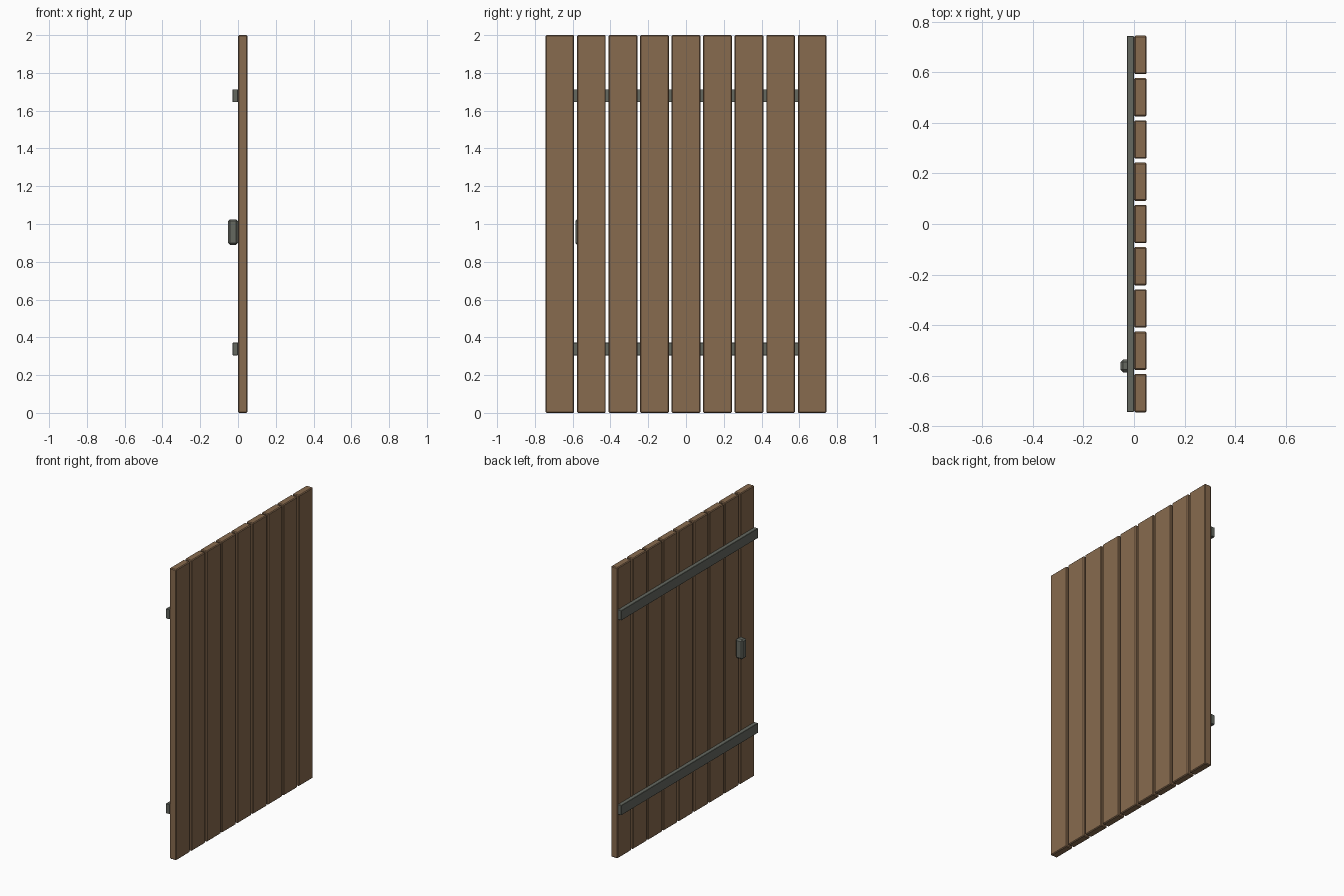
import bpy

# Remove the default cube
cube = bpy.data.objects.get("Cube")
if cube:
    bpy.data.objects.remove(cube, do_unlink=True)


def make_material(name, rgb):
    mat = bpy.data.materials.new(name)
    mat.use_nodes = True
    mat.diffuse_color = (*rgb, 1)
    mat.node_tree.nodes["Principled BSDF"].inputs["Base Color"].default_value = (*rgb, 1)
    return mat


def make_box(name, low, high, mat, bevel):
    """Box between two corners with chamfered edges."""
    bpy.ops.mesh.primitive_cube_add(size=1)
    obj = bpy.context.object
    obj.name = name
    for v in obj.data.vertices:
        v.co = [lo if c < 0 else hi for c, lo, hi in zip(v.co, low, high)]
    obj.data.materials.append(mat)
    mod = obj.modifiers.new("chamfer", "BEVEL")
    mod.width = bevel
    mod.segments = 1
    return obj


wood = make_material("brown wood", (0.245, 0.145, 0.077))
iron = make_material("dark iron", (0.128, 0.138, 0.117))

PLANKS = 9
PITCH = 0.167
HALF_WIDTH = 0.076

# Vertical planks with narrow gaps
for i in range(PLANKS):
    y = (i - (PLANKS - 1) / 2) * PITCH
    make_box(f"plank_{i + 1}", (0, y - HALF_WIDTH, 0), (0.05, y + HALF_WIDTH, 2), wood, 0.005)

# Horizontal iron straps
for name, z in (("lower_strap", 0.305), ("upper_strap", 1.645)):
    make_box(name, (-0.028, -0.743, z), (0.0, 0.743, z + 0.068), iron, 0.002)

# Handle block
make_box("handle", (-0.053, -0.586, 0.89), (0.0, -0.536, 1.025), iron, 0.01)
